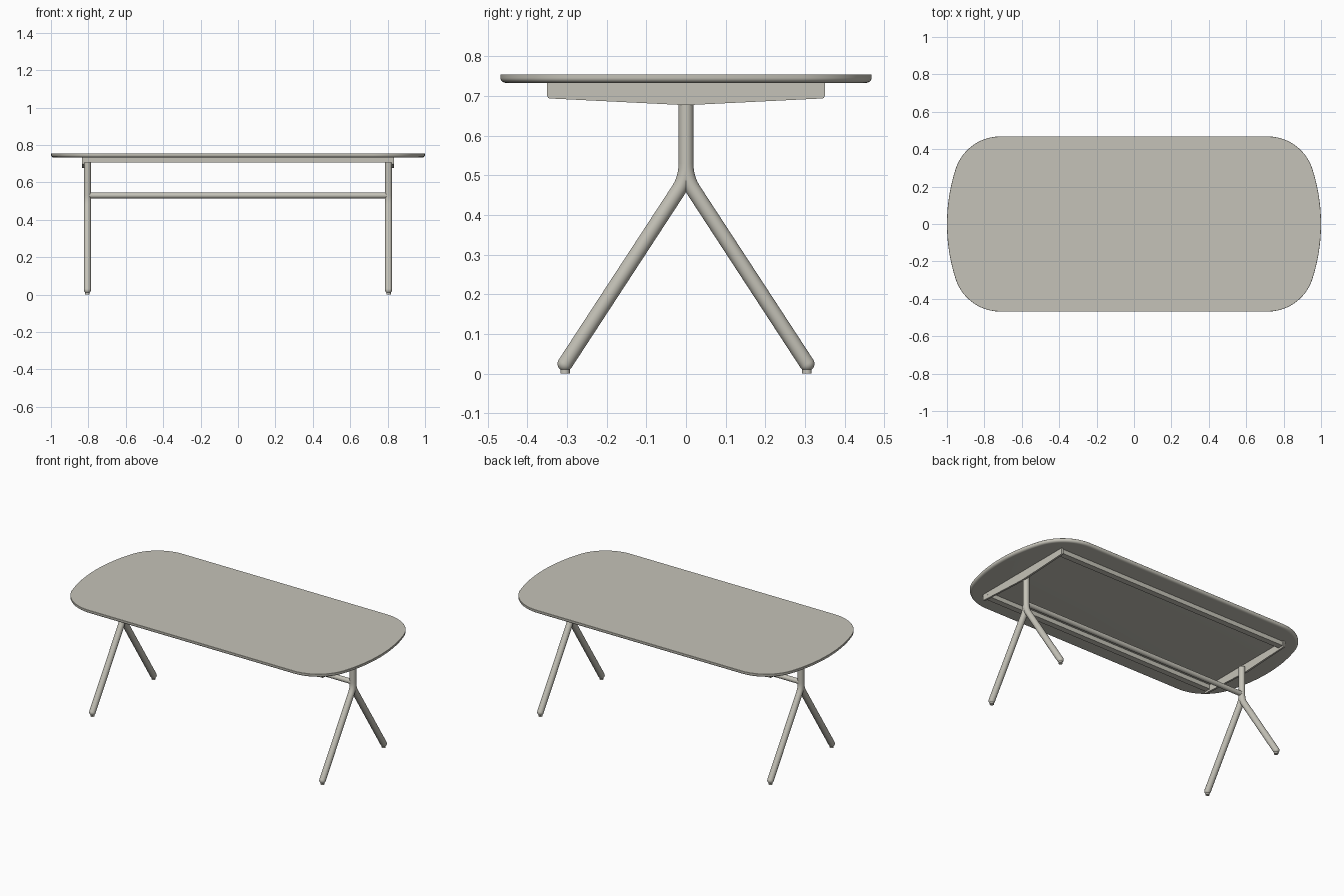
import bpy, bmesh, math
from mathutils import Vector

if "Cube" in bpy.data.objects:
    bpy.data.objects.remove(bpy.data.objects["Cube"])

mat = bpy.data.materials.new("warm_grey")
mat.diffuse_color = (0.56, 0.545, 0.48, 1)
mat.use_nodes = True
mat.node_tree.nodes["Principled BSDF"].inputs["Base Color"].default_value = mat.diffuse_color


def finish(name, bm, smooth=True):
    bmesh.ops.recalc_face_normals(bm, faces=bm.faces)
    me = bpy.data.meshes.new(name)
    bm.to_mesh(me)
    bm.free()
    me.materials.append(mat)
    ob = bpy.data.objects.new(name, me)
    bpy.context.collection.objects.link(ob)
    if smooth:
        bpy.ops.object.select_all(action='DESELECT')
        ob.select_set(True)
        bpy.context.view_layer.objects.active = ob
        bpy.ops.object.shade_smooth_by_angle(angle=math.radians(35))
    return ob


def loft(name, rings, smooth=True):
    """Skin a list of equal closed rings and cap both ends."""
    bm = bmesh.new()
    vs = [[bm.verts.new(p) for p in r] for r in rings]
    n = len(vs[0])
    for a, b in zip(vs, vs[1:]):
        for i in range(n):
            bm.faces.new((a[i], a[(i + 1) % n], b[(i + 1) % n], b[i]))
    bm.faces.new(vs[0][::-1])
    bm.faces.new(vs[-1])
    return finish(name, bm, smooth)


def tube(name, path, radii, sides=28):
    """Sweep circles along a path lying in a plane."""
    path = [Vector(p) for p in path]
    rings = []
    for i, p in enumerate(path):
        t = (path[min(i + 1, len(path) - 1)] - path[max(i - 1, 0)]).normalized()
        u = Vector((0, 1, 0)) if abs(t.x) > 0.9 else Vector((1, 0, 0))
        w = t.cross(u)
        rings.append([p + radii[i] * (u * math.cos(a) + w * math.sin(a))
                      for a in (2 * math.pi * k / sides for k in range(sides))])
    return loft(name, rings)


def box(name, x0, x1, y0, y1, z0, z1):
    return loft(name, [[(x0, y0, z), (x1, y0, z), (x1, y1, z), (x0, y1, z)]
                       for z in (z0, z1)], False)


# tabletop: bowed ends, round corners, straight sides
HALF_Y, CX, R = 0.468, 0.715, 0.957
ex = 1 - R
dx = CX - ex
r = (R * R - dx * dx - HALF_Y ** 2) / (2 * (R - HALF_Y))
cy = HALF_Y - r
split = math.atan2(cy, dx)


def outline(inset, z):
    quad = []
    for i in range(11):
        a = split * i / 10
        quad.append((ex + (R - inset) * math.cos(a), (R - inset) * math.sin(a)))
    for i in range(1, 25):
        a = split + (math.pi / 2 - split) * i / 24
        quad.append((CX + (r - inset) * math.cos(a), cy + (r - inset) * math.sin(a)))
    half = quad + [(-x, y) for x, y in quad[::-1]]
    full = half + [(x, -y) for x, y in half[::-1][1:-1]]
    return [(x, y, z) for x, y in full]


rings = [outline(0.001, 0.755), outline(0, 0.754)]
for i in range(9):
    a = math.pi / 2 * i / 8
    rings.append(outline(0.016 * (1 - math.cos(a)), 0.746 - 0.013 * math.sin(a)))
loft("tabletop", rings)

# long rails under the top
for s, side in ((-1, "front"), (1, "back")):
    ys = sorted((s * 0.305, s * 0.343))
    box(side + "_rail", -0.822, 0.822, ys[0], ys[1], 0.705, 0.734)

# crossbar between the two leg frames
tube("crossbar", [(-0.8, 0, 0.53), (0.8, 0, 0.53)], [0.0155] * 2)

LR = 0.019
for s, side in ((-1, "left"), (1, "right")):
    # tapered end plate
    half = [(0.02, 0.678), (0.344, 0.694), (0.348, 0.696), (0.35, 0.70), (0.35, 0.734)]
    prof = half + [(-y, z) for y, z in half[::-1]]
    loft(side + "_end_plate", [[(s * x, y, z) for y, z in prof]
                               for x in (0.821, 0.833)], False)
    lx = s * 0.805
    # upright post
    tube(side + "_post", [(lx, 0, 0.706), (lx, 0, 0.515)], [LR] * 2)
    for d, end in ((-1, "front"), (1, "back")):
        # splayed leg with a soft bend at the fork and a rounded tip
        a, c, e = Vector((0, 0.528)), Vector((0, 0.492)), Vector((0.305, 0.025))
        t = (e - c).normalized()
        b = c + t * 0.036
        pts, rad = [], []
        for i in range(9):
            k = i / 8
            pts.append(a * (1 - k) ** 2 + c * 2 * k * (1 - k) + b * k * k)
            rad.append(LR)
        for i in range(7):
            q = math.radians(86) * i / 6
            pts.append(e + t * LR * math.sin(q))
            rad.append(LR * math.cos(q))
        tube(f"{side}_{end}_leg", [(lx, d * p.x, p.y) for p in pts], rad)
        # levelling foot
        tube(f"{side}_{end}_foot", [(lx, d * 0.305, 0.02), (lx, d * 0.305, 0)],
             [0.012] * 2, 20)

# small bolt heads on the right end plate
for i, y in enumerate((-0.335, -0.31)):
    tube(f"bolt_{i + 1}", [(0.83, y, 0.714), (0.834, y, 0.714)], [0.003] * 2, 12)
